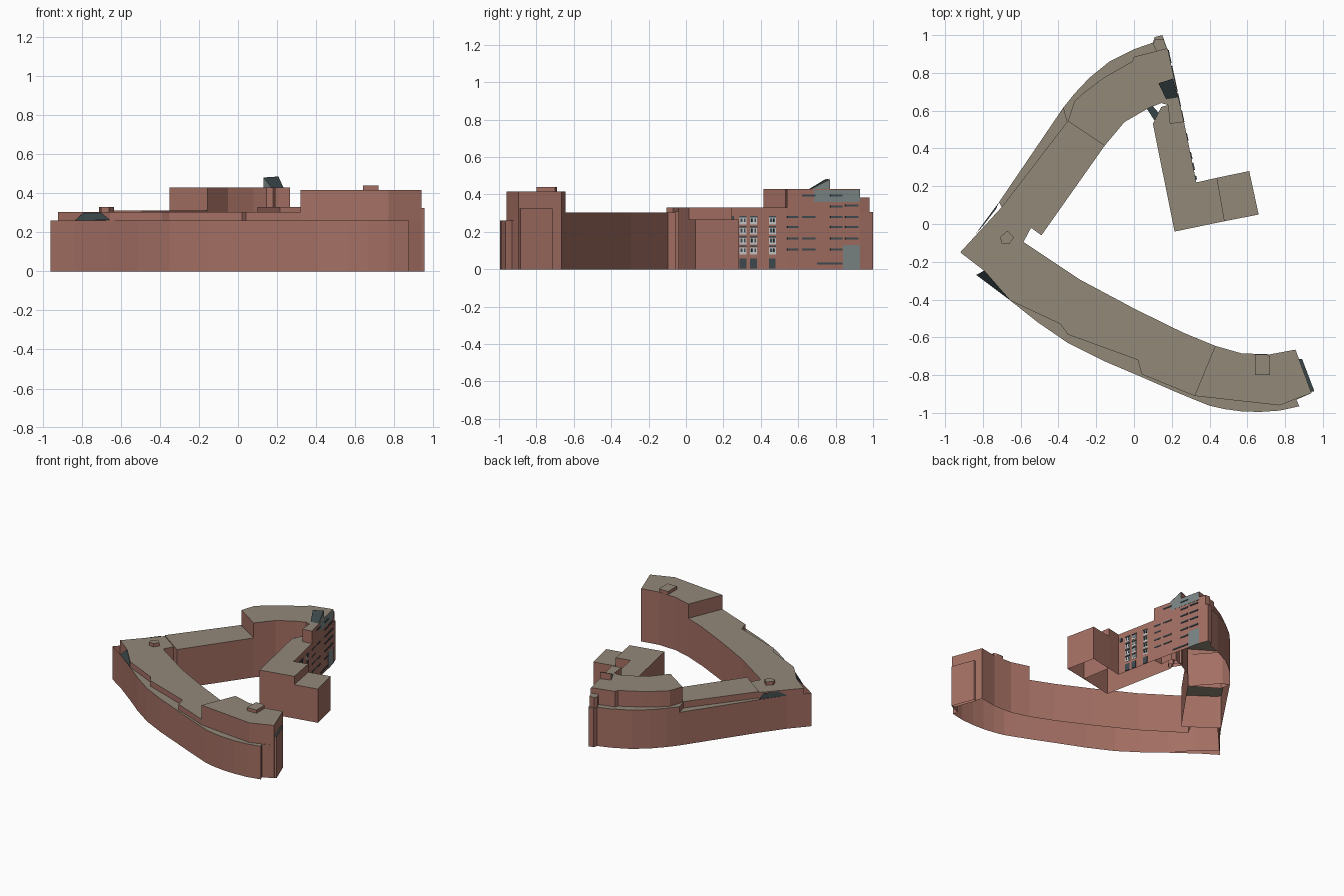
import bpy
import bmesh
from mathutils import Vector

start_cube = bpy.data.objects.get("Cube")
if start_cube:
    bpy.data.objects.remove(start_cube, do_unlink=True)


def material(name, color):
    mat = bpy.data.materials.new(name)
    mat.use_nodes = True
    mat.diffuse_color = (*color, 1)
    for node in mat.node_tree.nodes:
        if node.type == 'BSDF_PRINCIPLED':
            node.inputs["Base Color"].default_value = (*color, 1)
            node.inputs["Roughness"].default_value = 0.9
    return mat


brick = material("brick", (0.37, 0.16, 0.125))
roofing = material("roofing", (0.29, 0.25, 0.19))
slate = material("dark_slate", (0.04, 0.06, 0.065))
panel = material("grey_panel", (0.2, 0.24, 0.24))
frame = material("window_frame", (0.6, 0.6, 0.6))
glass = material("window_glass", (0.05, 0.07, 0.08))


def finish(name, bm, *mats):
    mesh = bpy.data.meshes.new(name)
    bm.to_mesh(mesh)
    bm.free()
    obj = bpy.data.objects.new(name, mesh)
    for mat in mats:
        mesh.materials.append(mat)
    bpy.context.collection.objects.link(obj)
    return obj


def block(name, outline, low, high, top=roofing, side=brick):
    """Walls around an outline with a flat roof and an open underside."""
    area = sum(a[0] * b[1] - b[0] * a[1]
               for a, b in zip(outline, outline[1:] + outline[:1]))
    if area < 0:
        outline = outline[::-1]
    bm = bmesh.new()
    base = [bm.verts.new((x, y, low)) for x, y in outline]
    cap = [bm.verts.new((x, y, high)) for x, y in outline]
    count = len(outline)
    for i in range(count):
        j = (i + 1) % count
        bm.faces.new((base[i], base[j], cap[j], cap[i]))
    bm.faces.new(cap).material_index = 1
    return finish(name, bm, side, top)


def sheet(name, path, low, high):
    """An open run of wall without a roof."""
    bm = bmesh.new()
    for a, b in zip(path, path[1:]):
        bm.faces.new([bm.verts.new(p) for p in (
            (*a, low), (*b, low), (*b, high), (*a, high))])
    return finish(name, bm, brick)


def patch(name, corners, mat):
    bm = bmesh.new()
    bm.faces.new([bm.verts.new(c) for c in corners])
    bm.normal_update()
    if bm.faces[:][0].normal.z < 0:
        bmesh.ops.reverse_faces(bm, faces=bm.faces[:])
    return finish(name, bm, mat)


# South wing: ledge level, main roof, tall east end
west_tip = [(-0.92, -0.15), (-0.79, -0.25), (-0.655, -0.405)]
west_inner = [(-0.285, -0.295), (-0.585, -0.095), (-0.545, -0.02), (-0.7, 0.09)]
south_inner = [(0.43, -0.645), (0.26, -0.575), (0.005, -0.45)]
end_inner = [(0.855, -0.665), (0.72, -0.69), (0.57, -0.685)]
south_outer = [(-0.51, -0.52), (-0.35, -0.63), (-0.16, -0.725), (0.04, -0.81),
               (0.2, -0.88), (0.32, -0.93), (0.4, -0.962), (0.48, -0.98),
               (0.57, -0.992), (0.665, -0.995), (0.77, -0.988),
               (0.875, -0.965), (0.86, -0.93), (0.94, -0.895)]
block("south_lower_walls",
      west_tip + south_outer + end_inner + south_inner + west_inner, 0, 0.26)
south_roof = [(-0.39, -0.53), (-0.35, -0.585), (0.02, -0.72),
              (0.04, -0.795), (0.32, -0.91)]
block("south_upper_storey",
      west_tip + south_roof + south_inner + west_inner, 0.26, 0.303)
block("south_east_tower",
      [(0.32, -0.91), (0.77, -0.96), (0.94, -0.895)] + end_inner
      + south_inner[:1], 0.26, 0.415)
block("tower_roof_box", [(0.64, -0.8), (0.72, -0.8), (0.72, -0.7),
                         (0.7, -0.69), (0.64, -0.69)], 0.415, 0.44)
block("east_end_bay", [(0.955, -0.885), (0.93, -0.89), (0.865, -0.715),
                       (0.89, -0.715)], 0, 0.325, slate)

# West corner: free-standing outer wall, sloping glazing, small roof box
sheet("corner_outer_wall", [(-0.715, 0.115), (-0.84, -0.055), (-0.959, -0.19),
                            (-0.835, -0.27), (-0.655, -0.405)], 0, 0.26)
patch("corner_glazing_south", [(-0.835, -0.27, 0.26), (-0.655, -0.405, 0.262),
                               (-0.69, -0.36, 0.3), (-0.79, -0.245, 0.3)], slate)
patch("corner_glazing_north", [(-0.84, -0.055, 0.26), (-0.8, -0.01, 0.3),
                               (-0.73, 0.08, 0.3), (-0.715, 0.115, 0.262)], slate)
block("corner_roof_box", [(-0.71, -0.07), (-0.67, -0.035), (-0.635, -0.07),
                          (-0.66, -0.105), (-0.7, -0.105)], 0.303, 0.33)

# North wing: ledge level and main roof
block("north_lower_walls", [(-0.715, 0.115), (-0.7, 0.09), (-0.545, -0.02),
                            (-0.49, -0.06), (-0.155, 0.415), (-0.32, 0.6),
                            (-0.375, 0.615)], 0, 0.26)
block("north_upper_storey", [(-0.7, 0.09), (-0.545, -0.02), (-0.49, -0.06),
                             (-0.155, 0.415), (-0.355, 0.54)], 0.26, 0.31)

# North tower with its curved terrace
tower_inner = [(0.265, 0.54), (0.19, 0.53), (0.18, 0.63), (0.145, 0.64),
               (0.08, 0.615), (-0.05, 0.54), (-0.155, 0.415)]
block("north_terrace", [(-0.375, 0.615), (-0.315, 0.69), (-0.235, 0.775),
                        (-0.13, 0.86), (0, 0.925), (0.1, 0.96), (0.11, 0.99),
                        (0.15, 1.0), (0.175, 0.93)] + tower_inner
      + [(-0.355, 0.54)], 0, 0.305)
block("north_tower", [(0.175, 0.93), (0, 0.885), (-0.01, 0.86), (-0.16, 0.775),
                      (-0.26, 0.7), (-0.315, 0.65), (-0.35, 0.545)][::-1]
      + tower_inner, 0.305, 0.428)
block("north_tip_block", [(0.1, 0.955), (0.115, 0.98), (0.155, 0.98),
                          (0.175, 0.93), (0.12, 0.915)], 0.305, 0.385)

# Sloping rooflight on the tower
back = [(0.13, 0.745), (0.207, 0.77)]
front = [(0.17, 0.66), (0.232, 0.67)]
patch("rooflight_slope", [(*front[0], 0.43), (*front[1], 0.43),
                          (*back[1], 0.485), (*back[0], 0.48)], slate)
sheet("rooflight_back", back[::-1], 0.428, 0.48)
for name, a, b in (("rooflight_west", back[0], front[0]),
                   ("rooflight_east", back[1], front[1])):
    patch(name, [(*a, 0.428), (*b, 0.43), (*a, 0.482)], panel)

# East wing, its low end block and the glazed link
block("east_wing", [(0.1, 0.53), (0.145, 0.62), (0.18, 0.63), (0.19, 0.53),
                    (0.265, 0.54), (0.33, 0.22), (0.44, 0.245),
                    (0.48, 0.015), (0.215, -0.04)], 0, 0.33)
block("east_end_block", [(0.44, 0.245), (0.61, 0.28), (0.66, 0.05),
                         (0.48, 0.015)], 0, 0.265)
block("glazed_link", [(0.065, 0.615), (0.09, 0.635), (0.155, 0.56),
                      (0.12, 0.53)], 0, 0.3, slate)

# East facade panels and windows, placed by y along the wall line
foot, head = Vector((0.33, 0.22, 0)), Vector((0.175, 0.93, 0))
run = head - foot
outward = Vector((run.y, -run.x, 0)).normalized()


def plates(name, mat, rects, depth):
    bm = bmesh.new()
    for y0, y1, z0, z1 in rects:
        a, b = (foot + run * ((y - foot.y) / run.y) for y in (y0, y1))
        ring = []
        for point, z in ((a, z0), (b, z0), (b, z1), (a, z1)):
            inner = point + Vector((0, 0, z))
            ring.append((bm.verts.new(inner),
                         bm.verts.new(inner + outward * depth)))
        bm.faces.new([v[1] for v in ring])
        for p, q in zip(ring, ring[1:] + ring[:1]):
            bm.faces.new((p[0], q[0], q[1], p[1]))
    return finish(name, bm, mat)


plates("facade_panels", panel,
       [(0.54, 0.93, 0.36, 0.425), (0.84, 0.93, 0, 0.13)], 0.003)

frames, panes = [], []
for y in (0.285, 0.342, 0.442):
    for z in (0.08, 0.132, 0.185, 0.24):
        frames.append((y, y + 0.038, z, z + 0.036))
        panes += [(y + s, y + s + 0.009, z + 0.012, z + 0.032)
                  for s in (0.006, 0.023)]
        panes.append((y, y + 0.038, z + 0.038, z + 0.046))
    panes.append((y, y + 0.036, 0.005, 0.058))
    frames.append((y + 0.015, y + 0.02, 0.005, 0.058))
for z in (0.08, 0.185):
    frames.append((0.503, 0.535, z, z + 0.03))
panes.append((0.235, 0.255, 0.26, 0.285))

# Long strip windows on the tower: (start, end, heights)
for y0, y1, levels in ((0.62, 0.69, (0.39, 0.275, 0.16, 0.1)),
                       (0.54, 0.6, (0.275, 0.22, 0.16, 0.1)),
                       (0.77, 0.835, (0.39, 0.33, 0.275, 0.22, 0.16, 0.1)),
                       (0.85, 0.92, (0.335, 0.275, 0.22, 0.16)),
                       (0.7, 0.835, (0.025,))):
    panes += [(y0, y1, z, z + 0.01) for z in levels]

plates("window_frames", frame, frames, 0.004)
plates("window_panes", glass, panes, 0.007)
